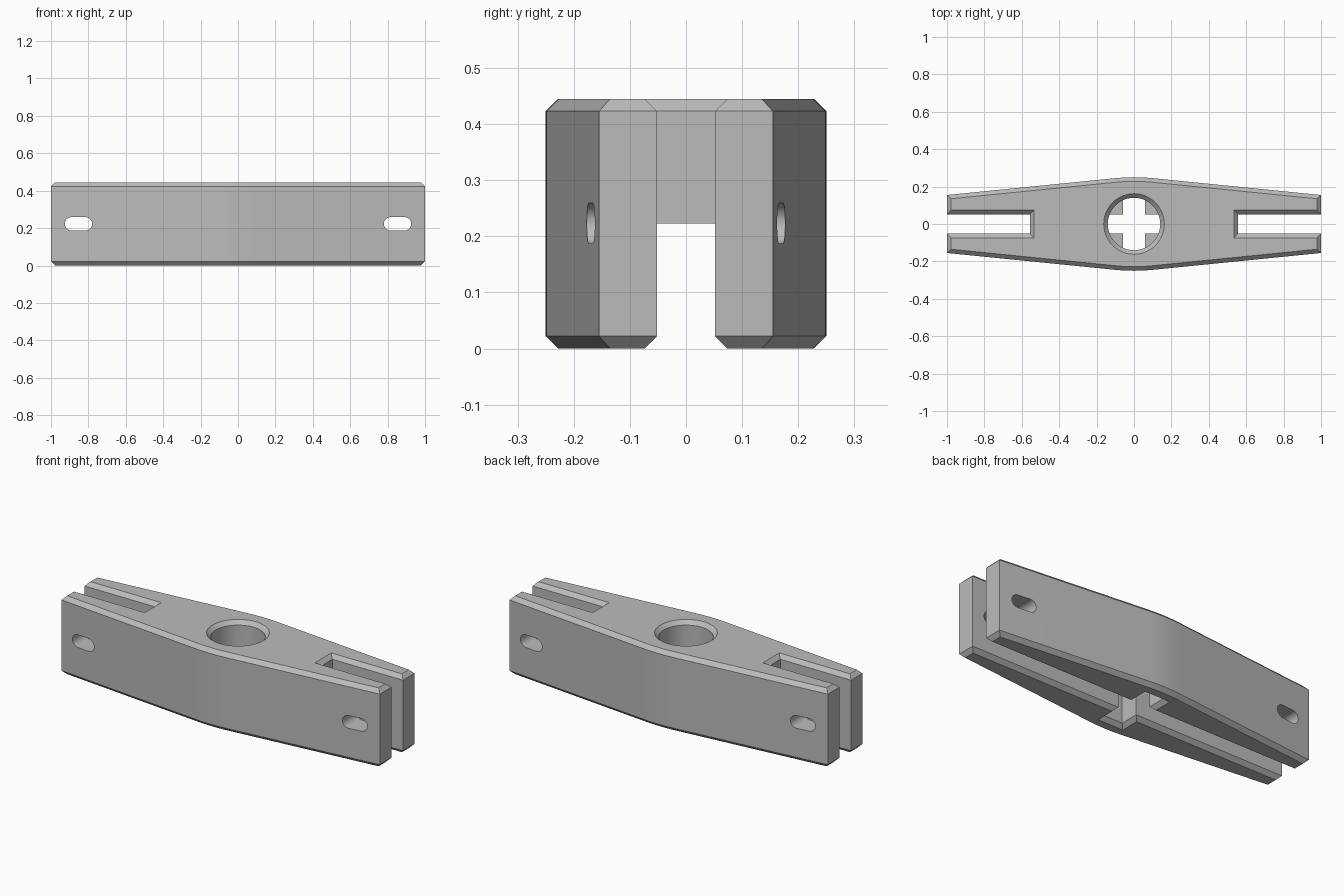
import bpy, bmesh, math
from mathutils import Vector

if "Cube" in bpy.data.objects:
    bpy.data.objects.remove(bpy.data.objects["Cube"], do_unlink=True)

HEIGHT, MID, CHAMFER, GAP = 0.445, 0.223, 0.022, 0.052

grey = bpy.data.materials.new("light_grey")
grey.use_nodes = True
colour = (0.5, 0.5, 0.5, 1)
grey.diffuse_color = colour
grey.node_tree.nodes["Principled BSDF"].inputs["Base Color"].default_value = colour


def offset(points, d):
    """Mitred offset of a counter-clockwise outline; positive grows it."""
    pts = [Vector(p) for p in points]
    result = []
    for i, p in enumerate(pts):
        a = (p - pts[i - 1]).normalized()
        b = (pts[(i + 1) % len(pts)] - p).normalized()
        na, nb = Vector((a.y, -a.x)), Vector((b.y, -b.x))
        result.append(p + (na + nb) * d / (1 + na.dot(nb)))
    return result


def prism(name, outline, levels):
    """Stack of offset outlines, given as (height, growth) from the bottom up."""
    bm = bmesh.new()
    rings = [[bm.verts.new((p.x, p.y, z)) for p in offset(outline, d)] for z, d in levels]
    n = len(outline)
    for low, high in zip(rings, rings[1:]):
        for i in range(n):
            j = (i + 1) % n
            bm.faces.new((low[i], low[j], high[j], high[i]))
    bm.faces.new(rings[0][::-1])
    bm.faces.new(rings[-1])
    mesh = bpy.data.meshes.new(name)
    bm.to_mesh(mesh)
    bm.free()
    obj = bpy.data.objects.new(name, mesh)
    mesh.materials.append(grey)
    bpy.context.collection.objects.link(obj)
    return obj


def arc(x, y, r, start, end, steps):
    angles = [math.radians(start + (end - start) * i / steps) for i in range(steps + 1)]
    return [(x + r * math.cos(a), y + r * math.sin(a)) for a in angles]


# Beam with gently rounded middle and tapered ends
crown = [(0.1 - i * 0.02, 0.25 - (0.1 - i * 0.02) ** 2 / 2) for i in range(11)]
back = [(1, 0.155)] + crown + [(-1, 0.155)]
outline = back + [(-x, -y) for x, y in back]
beam = prism("beam", outline, [(0, -CHAMFER), (CHAMFER, 0),
                               (HEIGHT - CHAMFER, 0), (HEIGHT, -CHAMFER)])

mouth_up = [(0.2, 0), (HEIGHT - CHAMFER, 0), (HEIGHT + 0.02, CHAMFER + 0.02)]
mouth_down = [(-0.02, CHAMFER + 0.02), (CHAMFER, 0), (MID, 0)]
cutters = []

# Lower channel with a short crossing pocket in the middle
arm, reach = 0.058, 0.16
quarter = [(1.2, GAP), (arm, GAP), (arm, reach)]
half = quarter + [(-x, y) for x, y in reversed(quarter)]
cross = half + [(-x, -y) for x, y in half]
cutters.append(prism("channel_cutter", cross, mouth_down))

# Round socket from above
cutters.append(prism("socket_cutter", arc(0, 0, 0.14, 0, 360, 48)[:-1],
                     [(MID - 0.001, 0)] + mouth_up[1:]))

# Open forks and pin slots at both ends
for side, s in (("left", 1), ("right", -1)):
    fork = [(s * x, s * y) for x, y in
            [(0.556, -GAP), (1.2, -GAP), (1.2, GAP), (0.556, GAP)]]
    cutters.append(prism(side + "_fork_cutter", fork, mouth_up))
    slot = arc(0.037, 0, 0.036, -90, 90, 10) + arc(-0.037, 0, 0.036, 90, 270, 10)
    pin = prism(side + "_pin_slot_cutter", slot, [(-0.4, 0), (0.4, 0)])
    pin.rotation_euler.x = math.pi / 2
    pin.location = (s * 0.853, 0, MID)
    cutters.append(pin)

for cutter in cutters:
    mod = beam.modifiers.new(cutter.name, 'BOOLEAN')
    mod.operation, mod.solver, mod.object = 'DIFFERENCE', 'EXACT', cutter

# Bake the cuts, drop the cutters and smooth the curved walls
bpy.context.view_layer.objects.active = beam
beam.select_set(True)
for mod in list(beam.modifiers):
    bpy.ops.object.modifier_apply(modifier=mod.name)
for cutter in cutters:
    bpy.data.objects.remove(cutter, do_unlink=True)
bpy.ops.object.shade_smooth_by_angle(angle=math.radians(25))
